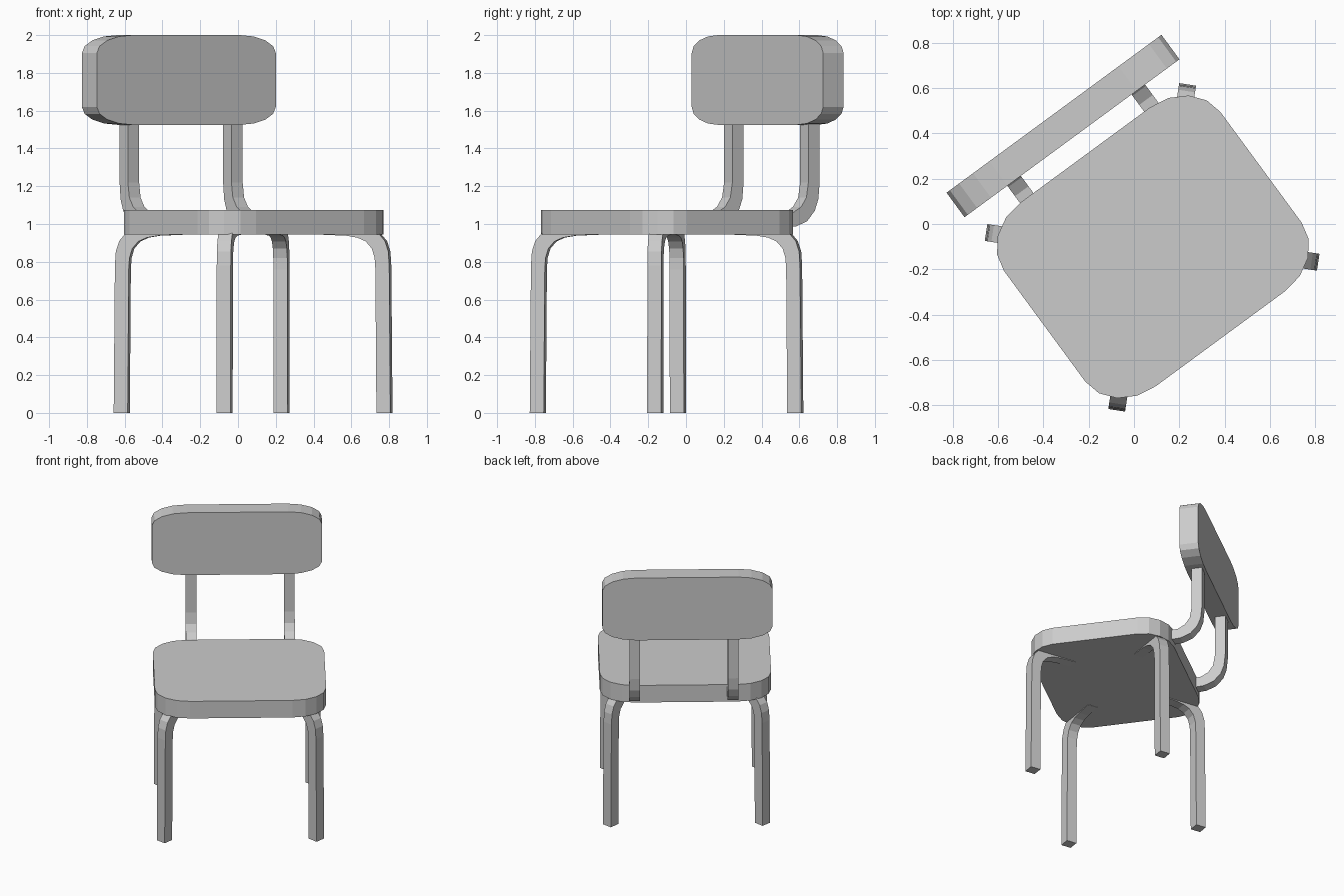
import bpy, bmesh, math
from mathutils import Matrix, Vector

if "Cube" in bpy.data.objects:
    bpy.data.objects.remove(bpy.data.objects["Cube"])

# The chair is turned about z; seat centre sits at PLACE
TURN = math.radians(36.3)
PLACE = Matrix.Translation((0.08, -0.103, 0)) @ Matrix.Rotation(TURN, 4, 'Z')


def prism(name, outline, depth, matrix):
    """Extrude a 2D outline (local xy) by depth, centred on local z."""
    bm = bmesh.new()
    face = bm.faces.new([bm.verts.new((x, y, -depth / 2)) for x, y in outline])
    top = bmesh.ops.extrude_face_region(bm, geom=[face])
    verts = [v for v in top["geom"] if isinstance(v, bmesh.types.BMVert)]
    bmesh.ops.translate(bm, verts=verts, vec=(0, 0, depth))
    bmesh.ops.recalc_face_normals(bm, faces=bm.faces)
    bm.transform(PLACE @ matrix)
    mesh = bpy.data.meshes.new(name)
    bm.to_mesh(mesh)
    bm.free()
    obj = bpy.data.objects.new(name, mesh)
    bpy.context.collection.objects.link(obj)
    return obj


def rounded_rect(hx, hy, rx, ry, seg=4):
    """Rectangle with elliptical faceted corners."""
    pts = []
    for q, (sx, sy) in enumerate([(1, 1), (-1, 1), (-1, -1), (1, -1)]):
        for i in range(seg + 1):
            a = math.pi / 2 * (q + i / seg)
            pts.append((sx * (hx - rx) + rx * math.cos(a),
                        sy * (hy - ry) + ry * math.sin(a)))
    return pts


def upright(x, y, angle):
    """Frame with local x pointing outward at angle and local y up."""
    return (Matrix.Translation((x, y, 0)) @ Matrix.Rotation(angle, 4, 'Z')
            @ Matrix.Rotation(math.pi / 2, 4, 'X'))


# Seat slab
prism("seat", rounded_rect(0.592, 0.503, 0.238, 0.2), 0.13,
      Matrix.Translation((0.004, 0, 1.01)))

# Backrest panel
prism("backrest", rounded_rect(0.588, 0.2375, 0.235, 0.095), 0.134,
      Matrix.Translation((0, 0.664, 1.7625)) @ Matrix.Rotation(math.pi / 2, 4, 'X'))

# Bent legs, splayed diagonally, tips buried in the seat
leg = [(0.0375, 0), (0.031, 0.78), (0.026, 0.855), (0.008, 0.91), (-0.03, 0.955),
       (-0.08, 0.985), (-0.16, 1.0), (-0.32, 1.01), (-0.32, 0.943),
       (-0.20, 0.938), (-0.14, 0.928), (-0.095, 0.908), (-0.062, 0.87),
       (-0.047, 0.82), (-0.043, 0.76), (-0.0375, 0)]
for sy, row in ((-1, "front"), (1, "back")):
    for sx, side in ((-1, "left"), (1, "right")):
        prism(f"{row}_{side}_leg", leg, 0.075,
              upright(sx * 0.525, sy * 0.46, math.atan2(sy, sx)))

# Bent supports joining seat and backrest
support = [(0.712, 1.7), (0.712, 1.22), (0.703, 1.13), (0.68, 1.07), (0.63, 1.015),
           (0.56, 0.988), (0.42, 0.98), (0.42, 1.055), (0.54, 1.062),
           (0.59, 1.09), (0.625, 1.14), (0.638, 1.22), (0.638, 1.7)]
for sx, side in ((-1, "left"), (1, "right")):
    prism(f"{side}_back_support", support, 0.074,
          upright(0.023 + sx * 0.34, 0, math.pi / 2))
